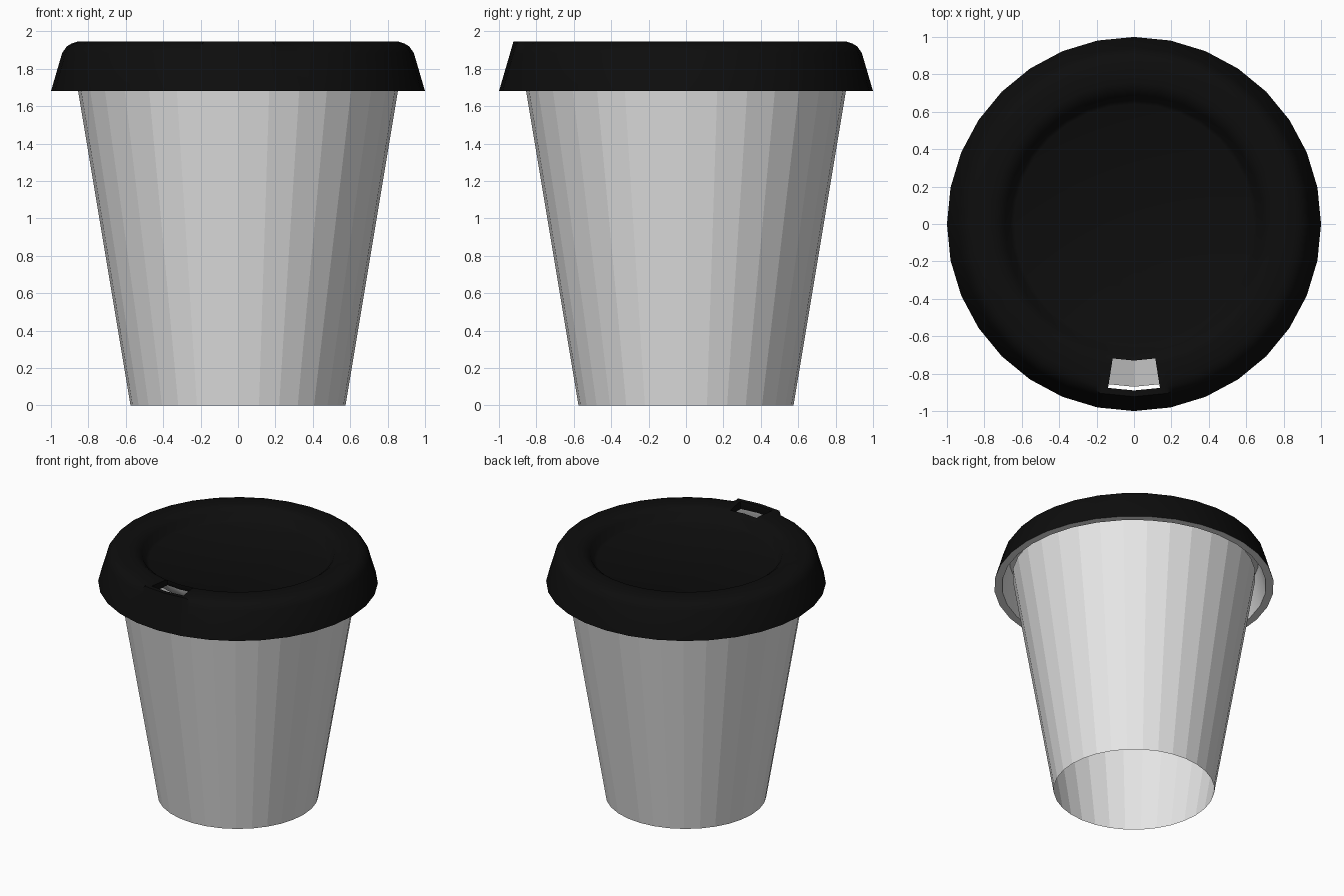
import bpy, bmesh, math
from mathutils import Vector

if "Cube" in bpy.data.objects:
    bpy.data.objects.remove(bpy.data.objects["Cube"])

SEG = 32


def material(name, rgb):
    m = bpy.data.materials.new(name)
    m.diffuse_color = (*rgb, 1)
    m.use_nodes = True
    m.node_tree.nodes["Principled BSDF"].inputs["Base Color"].default_value = m.diffuse_color
    return m


paper = material("white_paper", (0.8, 0.8, 0.8))
black = material("black_plastic", (0.004, 0.004, 0.004))


def direction(t):
    """Unit direction on the 32-gon; t counts segments from the front (-y)."""
    def at(k):
        a = -math.pi / 2 + k * 2 * math.pi / SEG
        return Vector((math.cos(a), math.sin(a), 0))
    k = math.floor(t)
    return at(k).lerp(at(k + 1), t - k)


def make_object(name, bm, mats):
    me = bpy.data.meshes.new(name)
    bm.to_mesh(me)
    bm.free()
    for m in mats:
        me.materials.append(m)
    ob = bpy.data.objects.new(name, me)
    bpy.context.collection.objects.link(ob)
    return ob


# Cup: flat-faced tapered wall, open at the base
bm = bmesh.new()
rings = [[bm.verts.new(direction(k) * r + Vector((0, 0, z))) for k in range(SEG)]
         for r, z in ((0.575, 0), (0.87, 1.77))]
for k in range(SEG):
    n = (k + 1) % SEG
    bm.faces.new((rings[0][k], rings[0][n], rings[1][n], rings[1][k]))
make_object("cup", bm, [paper])

# Lid: black outside, pale underside, raised spout with a drinking hole
outer = [(0, 1.85), (0.64, 1.85), (0.66, 1.86), (0.69, 1.91), (0.73, 1.94), (0.76, 1.945),
         (0.86, 1.945), (0.89, 1.935), (0.915, 1.92), (0.94, 1.885), (1.0, 1.68)]
inner = [(0.945, 1.68), (0.9, 1.86), (0.89, 1.885), (0.73, 1.9), (0.66, 1.81), (0, 1.81)]
spout = {7: (0.89, 1.945), 8: (0.923, 1.945)}
profile = outer + inner
steps = sorted([float(k) for k in range(-16, 16)] + [-1.15, -0.8, 0.8, 1.15])
HOLE_OUT, HOLE_IN = range(4, 7), 13      # profile spans removed for the hole

bm = bmesh.new()
cols = []
for t in steps:
    pts = [spout.get(i, p) if abs(t) <= 1 else p for i, p in enumerate(profile)]
    cols.append([bm.verts.new(direction(t) * r + Vector((0, 0, z))) for r, z in pts])


def face(verts, mat):
    f = bm.faces.new(verts)
    f.material_index = mat
    f.smooth = mat == 0


for c, t in enumerate(steps):
    a, b = cols[c], cols[(c + 1) % len(steps)]
    in_hole = -0.8 <= t < 0.8
    for i in range(len(profile) - 1):
        if in_hole and (i in HOLE_OUT or i == HOLE_IN):
            continue
        face((a[i], a[i + 1], b[i + 1], b[i]), 0 if i < len(outer) - 1 else 1)
    if in_hole:                           # hole walls along the ring
        face((a[4], b[4], b[14], a[14]), 0)
        face((a[7], a[13], b[13], b[7]), 0)
    if abs(t) == 0.8:                     # hole end walls
        face([a[i] for i in (4, 5, 6, 7, 13, 14)], 0)
bmesh.ops.remove_doubles(bm, verts=bm.verts, dist=1e-5)
bmesh.ops.recalc_face_normals(bm, faces=bm.faces)
lid = make_object("lid", bm, [black, paper])
bpy.context.view_layer.objects.active = lid
lid.select_set(True)
bpy.ops.object.shade_smooth_by_angle(angle=math.radians(40))
